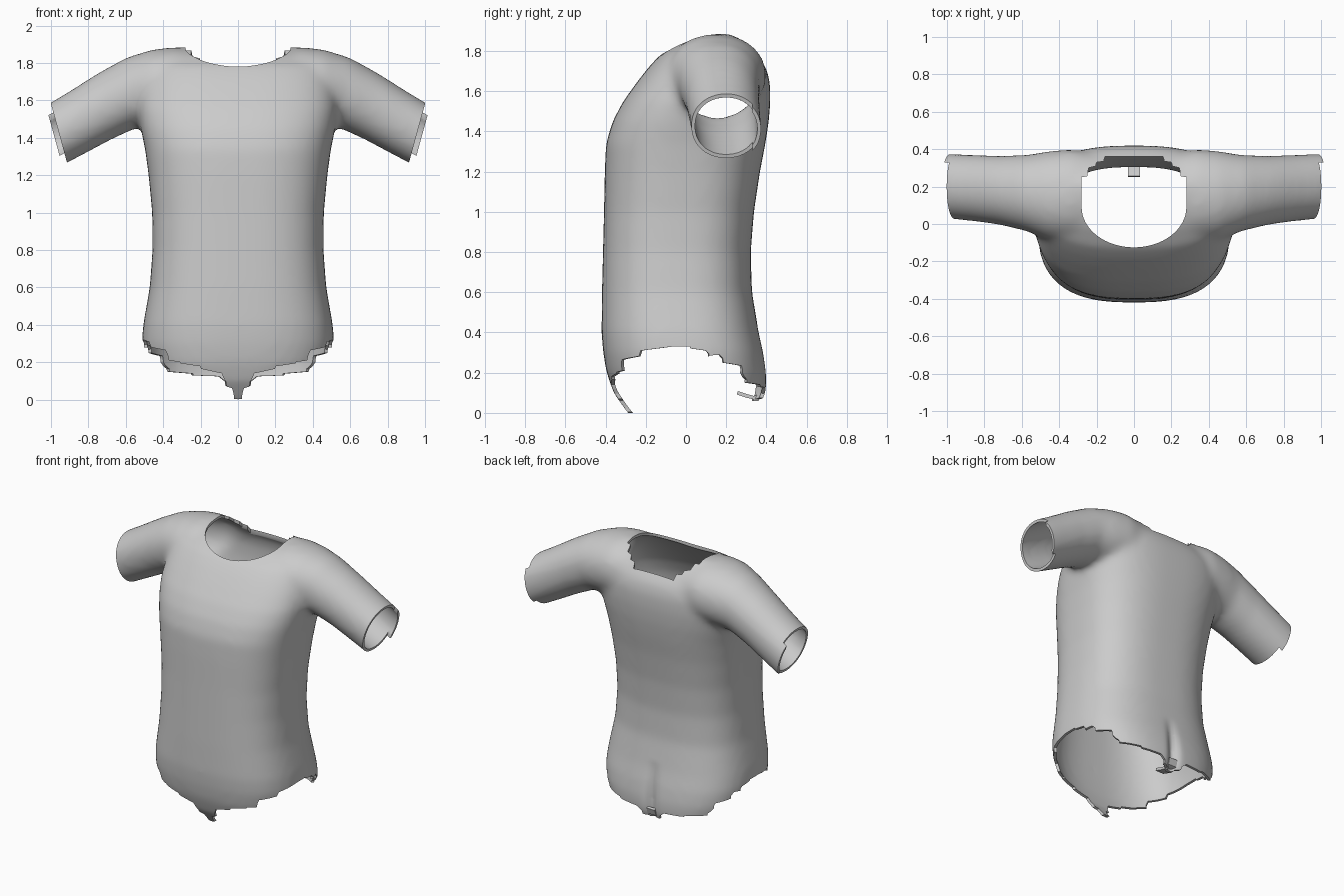
import bpy, bmesh, math

if "Cube" in bpy.data.objects:
    bpy.data.objects.remove(bpy.data.objects["Cube"])

cloth = bpy.data.materials.new("light grey cloth")
cloth.diffuse_color = (0.6, 0.6, 0.6, 1)
cloth.use_nodes = True
cloth.node_tree.nodes["Principled BSDF"].inputs["Base Color"].default_value = cloth.diffuse_color


def make_object(name, bm):
    bmesh.ops.recalc_face_normals(bm, faces=bm.faces[:])
    me = bpy.data.meshes.new(name)
    bm.to_mesh(me)
    bm.free()
    ob = bpy.data.objects.new(name, me)
    bpy.context.collection.objects.link(ob)
    return ob


def loft(bm, rings):
    """Skin a closed tube through rings of equal length and cap both ends."""
    loops = [[bm.verts.new(p) for p in ring] for ring in rings]
    n = len(loops[0])
    for a, b in zip(loops, loops[1:]):
        for i in range(n):
            j = (i + 1) % n
            bm.faces.new((a[i], a[j], b[j], b[i]))
    bm.faces.new(loops[0][::-1])
    bm.faces.new(loops[-1])


def unit_ring(power, n=64):
    """Points of a rounded-square unit outline."""
    out = []
    for i in range(n):
        t = 2 * math.pi * i / n
        c, s = math.cos(t), math.sin(t)
        out.append((math.copysign(abs(c) ** (2 / power), c),
                    math.copysign(abs(s) ** (2 / power), s)))
    return out


def apply_modifier(ob, kind, **settings):
    bpy.context.view_layer.objects.active = ob
    mod = ob.modifiers.new(kind, kind)
    for key, value in settings.items():
        setattr(mod, key, value)
    bpy.ops.object.modifier_apply(modifier=mod.name)


def cut(ob, bm):
    cutter = make_object("cutter", bm)
    cutter.hide_render = True
    apply_modifier(ob, 'BOOLEAN', operation='DIFFERENCE', solver='EXACT', object=cutter)
    bpy.data.objects.remove(cutter)


# Torso: height, half width, front y, back y
torso = [(-.12, .20, -.14, .22), (-.06, .30, -.23, .30), (0, .37, -.29, .35),
         (.1, .46, -.36, .40), (.2, .50, -.395, .40), (.3, .515, -.412, .385),
         (.4, .507, -.42, .362), (.6, .472, -.418, .328), (.8, .457, -.413, .322),
         (1.0, .459, -.408, .338), (1.2, .478, -.404, .368), (1.34, .497, -.398, .395),
         (1.45, .52, -.365, .412), (1.55, .535, -.312, .42), (1.65, .53, -.24, .418),
         (1.72, .515, -.185, .397), (1.78, .49, -.13, .355), (1.84, .44, -.03, .305),
         (1.875, .38, .07, .26), (1.888, .28, .14, .23)]
bm = bmesh.new()
loft(bm, [[(u * w, (f + b) / 2 + v * (b - f) / 2, z) for u, v in unit_ring(2.7)]
          for z, w, f, b in torso])

# Sleeves: top x, top z, bottom x, bottom z, front y, back y
sleeve = [(.22, 1.87, .22, 1.50, -.08, .38), (.34, 1.885, .34, 1.47, -.10, .40),
          (.46, 1.872, .44, 1.46, -.09, .39), (.60, 1.828, .54, 1.455, -.04, .37),
          (.75, 1.745, .68, 1.39, -.005, .365), (.90, 1.65, .82, 1.315, .015, .37),
          (1.0, 1.59, .92, 1.262, .025, .375), (1.16, 1.49, 1.08, 1.18, .03, .38)]
for side in (-1, 1):
    loft(bm, [[(side * ((tx + bx) / 2 + u * (tx - bx) / 2), (f + b) / 2 + v * (b - f) / 2,
                (tz + bz) / 2 + u * (tz - bz) / 2) for u, v in unit_ring(2.1, 48)]
              for tx, tz, bx, bz, f, b in sleeve])
shirt = make_object("short_sleeved_bodysuit", bm)

# Fuse torso and sleeves into one soft surface
apply_modifier(shirt, 'REMESH', mode='VOXEL', voxel_size=0.02)
apply_modifier(shirt, 'SMOOTH', factor=0.5, iterations=16)

# Rear seat crease
for v in shirt.data.vertices:
    x, y, z = v.co
    if y > 0.1 and z < 0.5:
        fade = min(1, max(0, (0.45 - z) / 0.25))
        v.co.y -= 0.035 * fade * math.exp(-(x / 0.035) ** 2)

# Cloth thickness
apply_modifier(shirt, 'SOLIDIFY', thickness=0.018, offset=-1)

# Neck opening: round in front, stepped at the back
half = [(.28 * math.sin(a), .09 - .215 * math.cos(a))
        for a in (math.pi / 2 * i / 16 for i in range(17))]
half += [(.28, .25), (.25, .255), (.243, .30), (.205, .31), (.20, .33), (.162, .335), (.155, .362)]
outline = half + [(-x, y) for x, y in reversed(half[1:])]
bm = bmesh.new()
loft(bm, [[(x, y, z) for x, y in outline] for z in (1.6, 2.1)])
cut(shirt, bm)

# Sleeve openings, with a short flap left at the back
for side in (-1, 1):
    for shift, y_end in ((.0, .6), (-.03, .33)):
        quad = [(1.035 + shift, 1.60), (.942 + shift, 1.26), (.90 + shift, 1.10),
                (1.4, 1.0), (1.4, 1.75), (1.075 + shift, 1.75)]
        bm = bmesh.new()
        loft(bm, [[(side * x, y, z) for x, z in quad] for y in (-.3, y_end)])
        cut(shirt, bm)

# Hem: x, y, height of the edge, from front point round to the back
hem = [(0, -.30, 0), (.022, -.30, .005), (.03, -.33, .055), (.065, -.36, .07),
       (.08, -.37, .12), (.20, -.375, .165), (.32, -.36, .195), (.385, -.33, .21),
       (.395, -.325, .265), (.45, -.22, .295), (.50, -.08, .328), (.51, .02, .33),
       (.51, .10, .31), (.505, .115, .28), (.50, .17, .29), (.49, .19, .25),
       (.43, .29, .22), (.42, .305, .18), (.40, .32, .15), (.25, .38, .13),
       (.10, .40, .12), (.07, .40, .075), (.03, .40, .06), (0, .40, .06)]
edge = hem + [(-x, y, z) for x, y, z in reversed(hem[1:-1])]
bm = bmesh.new()
loft(bm, [[(x * s, y * s, h if h is not None else z) for x, y, z in edge]
          for s, h in ((.1, -.5), (1.8, -.5), (1.8, None), (.1, None), (.05, .1))])
bmesh.ops.triangulate(bm, faces=bm.faces[:])
cut(shirt, bm)

# Curled tab under the seat
bm = bmesh.new()
path = [(.385, .13), (.372, .09), (.34, .075), (.30, .085), (.255, .10)]
rows = [[bm.verts.new((x, y, z)) for x in (-.032, .032)] for y, z in path]
for a, b in zip(rows, rows[1:]):
    bm.faces.new((a[0], a[1], b[1], b[0]))
tab = make_object("seat_tab", bm)
apply_modifier(tab, 'SOLIDIFY', thickness=0.018, offset=0)

# Colour and smooth shading
for ob in (shirt, tab):
    ob.data.materials.clear()
    ob.data.materials.append(cloth)
    bpy.ops.object.select_all(action='DESELECT')
    ob.select_set(True)
    bpy.context.view_layer.objects.active = ob
    bpy.ops.object.shade_smooth_by_angle(angle=math.radians(40))
